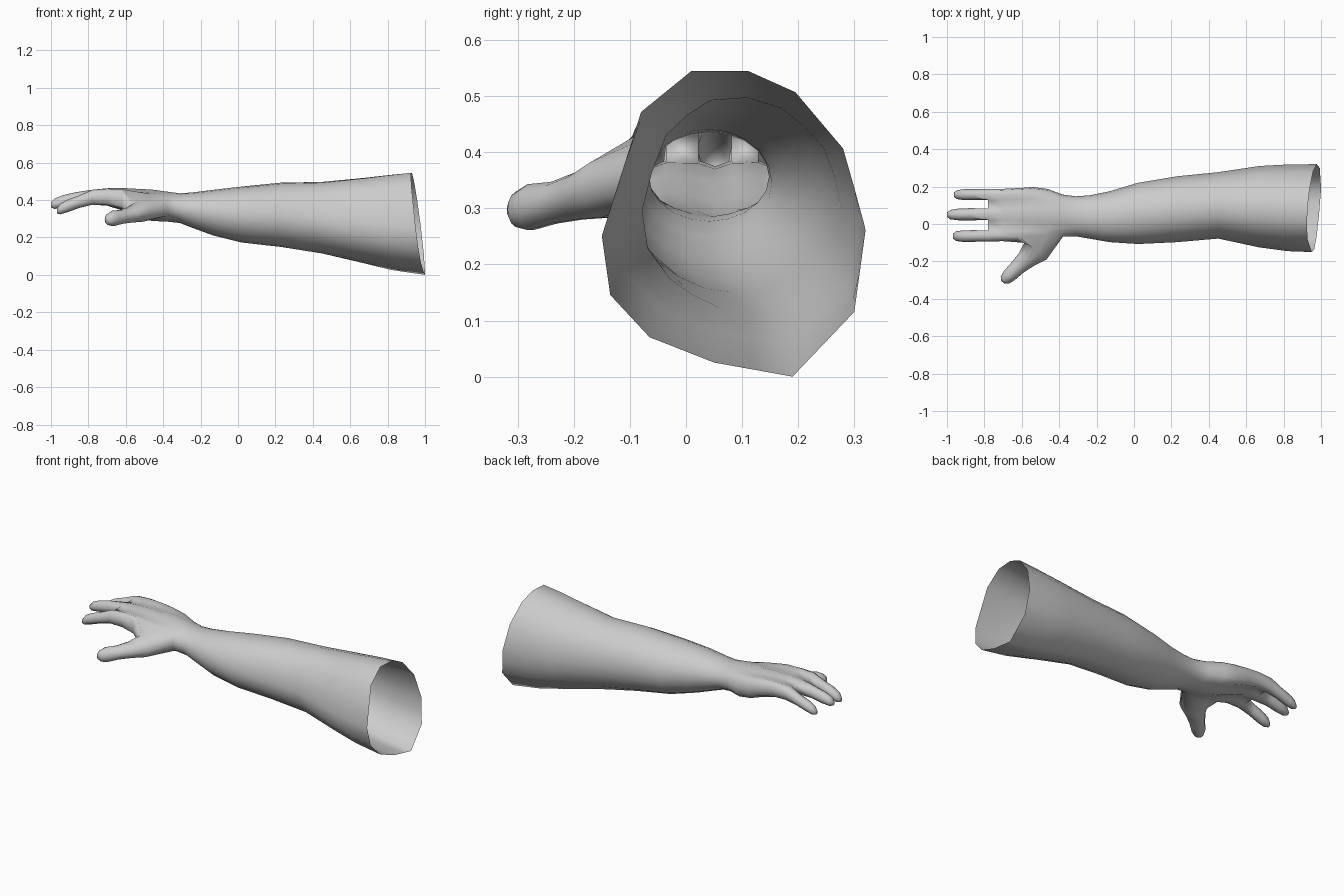
import bpy, bmesh
from math import cos, sin, pi
from mathutils import Vector

if "Cube" in bpy.data.objects:
    bpy.data.objects.remove(bpy.data.objects["Cube"])

N = 20  # points round the arm; 0 = thumb side, 1-9 over the top, 10 = far side, 11-19 underneath
bm = bmesh.new()


def skin(a, b):
    """Join two equal closed rings of vertices with quads."""
    for i in range(len(a)):
        j = (i + 1) % len(a)
        bm.faces.new((a[i], a[j], b[j], b[i]))


def normalise(pts):
    """Scale a profile to the range -1..1 on both axes."""
    lo = [min(p[i] for p in pts) for i in (0, 1)]
    hi = [max(p[i] for p in pts) for i in (0, 1)]
    return [Vector([2 * (p[i] - lo[i]) / (hi[i] - lo[i]) - 1 for i in (0, 1)]) for p in pts]


# Profiles: irregular open end, round wrist, flat palm with finger columns
elbow = [Vector(p) for p in ((-.15, .25), (-.08, .47), (.01, .543), (.11, .543), (.195, .505), (.28, .405),
                             (.32, .26), (.30, .115), (.19, 0), (.05, .025), (-.065, .07), (-.135, .145))]
while len(elbow) < N:
    i = max(range(len(elbow)), key=lambda n: (elbow[n] - elbow[(n + 1) % len(elbow)]).length)
    elbow.insert(i + 1, (elbow[i] + elbow[(i + 1) % len(elbow)]) / 2)
elbow = normalise(elbow)
wrist = [Vector((-cos(2 * pi * k / N), sin(2 * pi * k / N))) for k in range(N)]
cols = (-.088, -.0625, -.037, .022, .052, .082, .13, .157, .183)
top = [(y, 1 if i % 3 == 1 else .75) for i, y in enumerate(cols)]
palm = normalise([(-.095, 0)] + top + [(.19, 0)] + [(y, -z) for y, z in reversed(top)])

# Arm sections: x, y range, z range, elbow weight, palm weight
sections = [
    (.962, -.15, .32, 0, .545, 1, 0),
    (.82, -.145, .318, .025, .535, .9, 0),
    (.67, -.125, .31, .06, .518, .75, 0),
    (.45, -.078, .277, .11, .497, .5, 0),
    (.23, -.097, .255, .147, .493, .3, 0),
    (.02, -.107, .22, .172, .472, .15, 0),
    (-.13, -.097, .175, .21, .455, 0, 0),
    (-.24, -.078, .153, .25, .441, 0, 0),
    (-.31, -.066, .148, .277, .436, 0, 0),
    (-.38, -.068, .157, .285, .445, 0, .1),
    (-.46, -.085, .187, .288, .456, 0, .3),
    (-.54, -.095, .197, .31, .46, 0, .5),
    (-.62, -.098, .192, .345, .465, 0, .7),
    (-.70, -.092, .188, .37, .463, 0, .9),
    (-.78, -.093, .188, .375, .455, 0, 1)]
rings = []
for n, (x, y0, y1, z0, z1, we, wp) in enumerate(sections):
    ring = []
    for k in range(N):
        p = elbow[k] * we + palm[k] * wp + wrist[k] * (1 - we - wp)
        y, z = (y0 + y1) / 2 + p.x * (y1 - y0) / 2, (z0 + z1) / 2 + p.y * (z1 - z0) / 2
        slant = .06 * (y - .09) - .12 * (z - .27) if n == 0 else 0
        ring.append(bm.verts.new((x + slant, y, z)))
    rings.append(ring)

# Arm and hand skin, leaving a hole on the side for the thumb
first, last = 9, 12
for n in range(len(rings) - 1):
    for k in range(N):
        j = (k + 1) % N
        if not (first <= n < last and k in (18, 19, 0, 1)):
            bm.faces.new((rings[n][k], rings[n][j], rings[n + 1][j], rings[n + 1][k]))

# Fingers grown out of the palm end, with webs between them
end = rings[-1]
paths = [
    ((-.85, -.064, .391, .031), (-.91, -.065, .369, .031), (-.95, -.065, .352, .026), (-.968, -.065, .342, .013)),
    ((-.87, .052, .406, .033), (-.94, .051, .391, .031), (-.982, .05, .38, .025), (-1.0, .05, .374, .012)),
    ((-.85, .157, .393, .030), (-.91, .157, .373, .029), (-.945, .157, .359, .024), (-.963, .157, .35, .012))]
sides = [end[0]]
for c in (3, 4, 6, 7):
    sides.append(bm.verts.new((end[c].co + end[N - c].co) / 2))
sides.append(end[10])
for f, path in enumerate(paths):
    s = 1 + 3 * f
    prev = [sides[2 * f], end[s], end[s + 1], end[s + 2], sides[2 * f + 1],
            end[N - s - 2], end[N - s - 1], end[N - s]]
    for x, y, z, r in path:
        cur = [bm.verts.new((x, y - r * cos(i * pi / 4), z + 1.08 * r * sin(i * pi / 4))) for i in range(8)]
        skin(prev, cur)
        prev = cur
    bm.faces.new(prev)
    if f < 2:
        a, b = s + 2, s + 3
        bm.faces.new((end[a], end[b], sides[2 * f + 2], sides[2 * f + 1]))
        bm.faces.new((sides[2 * f + 1], sides[2 * f + 2], end[N - b], end[N - a]))

# Thumb grown out of the side hole
spans = range(last - 1, first, -1)
prev = ([rings[last][k] for k in (0, 1, 2)] + [rings[n][2] for n in spans]
        + [rings[first][k] for k in (2, 1, 0, 19, 18)]
        + [rings[n][18] for n in reversed(spans)] + [rings[last][k] for k in (18, 19)])
u = Vector((-.78, .62, 0))
v = Vector((0, 0, 1))
for x, y, z, ru, rv in ((-.525, -.142, .338, .075, .056), (-.575, -.19, .322, .053, .043),
                        (-.625, -.235, .31, .042, .038), (-.668, -.277, .302, .038, .042),
                        (-.69, -.3, .298, .029, .032), (-.701, -.312, .297, .012, .015)):
    cur = [bm.verts.new(Vector((x, y, z)) + u * ru * cos(i * pi / 7) + v * rv * sin(i * pi / 7))
           for i in range(14)]
    skin(prev, cur)
    prev = cur
bm.faces.new(prev)

bmesh.ops.recalc_face_normals(bm, faces=bm.faces)
for face in bm.faces:
    face.smooth = True
mesh = bpy.data.meshes.new("forearm_and_hand")
bm.to_mesh(mesh)
bm.free()
bpy.context.collection.objects.link(bpy.data.objects.new("forearm_and_hand", mesh))
